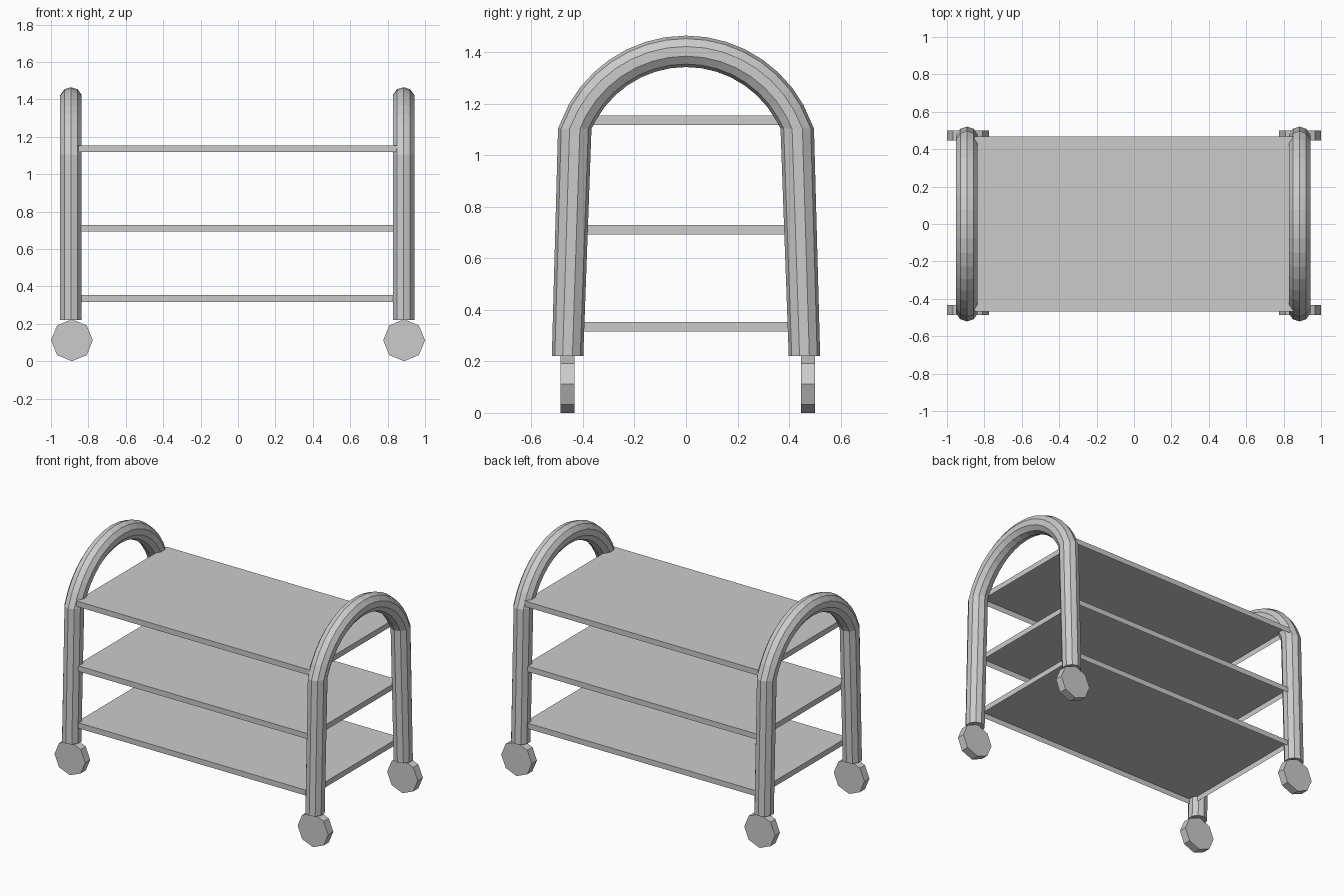
import bpy, bmesh
from math import sin, cos, pi, asin

if "Cube" in bpy.data.objects:
    bpy.data.objects.remove(bpy.data.objects["Cube"])

SIDES, ARC_STEPS = 10, 16
R_TUBE, R_ARC, Z_ARC, Z_KINK = 0.061, 0.46, 0.944, 1.104


def finish(name, bm):
    me = bpy.data.meshes.new(name)
    bm.to_mesh(me)
    bm.free()
    ob = bpy.data.objects.new(name, me)
    bpy.context.collection.objects.link(ob)
    return ob


# Bent ten-sided tube: two splayed legs joined by an arch
def tube_frame(name, x):
    a0 = asin((Z_KINK - Z_ARC) / R_ARC)
    # station: centre y, centre z, cross-section axis (y, z), radius along it
    path = [(0.460, 0.22, 1, 0, R_TUBE), (0.432, Z_KINK, 1, 0, 0.065)]
    for i in range(1, ARC_STEPS):
        a = a0 + (pi - 2 * a0) * i / ARC_STEPS
        path.append((R_ARC * cos(a), Z_ARC + R_ARC * sin(a), cos(a), sin(a), R_TUBE))
    path += [(-0.432, Z_KINK, -1, 0, 0.065), (-0.460, 0.22, -1, 0, R_TUBE)]
    bm = bmesh.new()
    rings = []
    for y, z, ny, nz, r in path:
        ring = []
        for k in range(SIDES):
            t = 2 * pi * k / SIDES
            ring.append(bm.verts.new((x + 0.0605 * sin(t),
                                      y + r * cos(t) * ny,
                                      z + r * cos(t) * nz)))
        rings.append(ring)
    for p, q in zip(rings, rings[1:]):
        for k in range(SIDES):
            j = (k + 1) % SIDES
            bm.faces.new((p[k], p[j], q[j], q[k]))
    bm.faces.new(rings[0])
    bm.faces.new(rings[-1])
    bmesh.ops.recalc_face_normals(bm, faces=bm.faces)
    finish(name, bm)


# Octagonal wheel disc with its axle along y
def wheel(name, x, y):
    bm = bmesh.new()
    r, h = 0.112, 0.0265
    ring = [bm.verts.new((x + r * cos(k * pi / 4), y - h, r + r * sin(k * pi / 4)))
            for k in range(8)]
    face = bm.faces.new(ring)
    ext = bmesh.ops.extrude_face_region(bm, geom=[face], use_keep_orig=True)
    bmesh.ops.translate(bm, vec=(0, 2 * h, 0),
                        verts=[v for v in ext["geom"] if isinstance(v, bmesh.types.BMVert)])
    bmesh.ops.recalc_face_normals(bm, faces=bm.faces)
    finish(name, bm)


# Shelf: flat top with a rim turned down, open underneath
def shelf(name, z):
    bm = bmesh.new()
    bmesh.ops.create_cube(bm, size=1)
    bmesh.ops.scale(bm, vec=(1.706, 0.938, 0.036), verts=bm.verts)
    bmesh.ops.translate(bm, vec=(0, 0, z), verts=bm.verts)
    bm.normal_update()
    bmesh.ops.delete(bm, geom=[f for f in bm.faces if f.normal.z < -0.5],
                     context='FACES_ONLY')
    finish(name, bm)


for side, x, tube_x in (("left", -0.888, -0.893), ("right", 0.888, 0.885)):
    tube_frame(side + "_frame", tube_x)
    for end, y in (("front", -0.460), ("back", 0.474)):
        wheel(f"{end}_{side}_wheel", x, y)

for level, z in (("bottom", 0.335), ("middle", 0.711), ("top", 1.136)):
    shelf(level + "_shelf", z)
